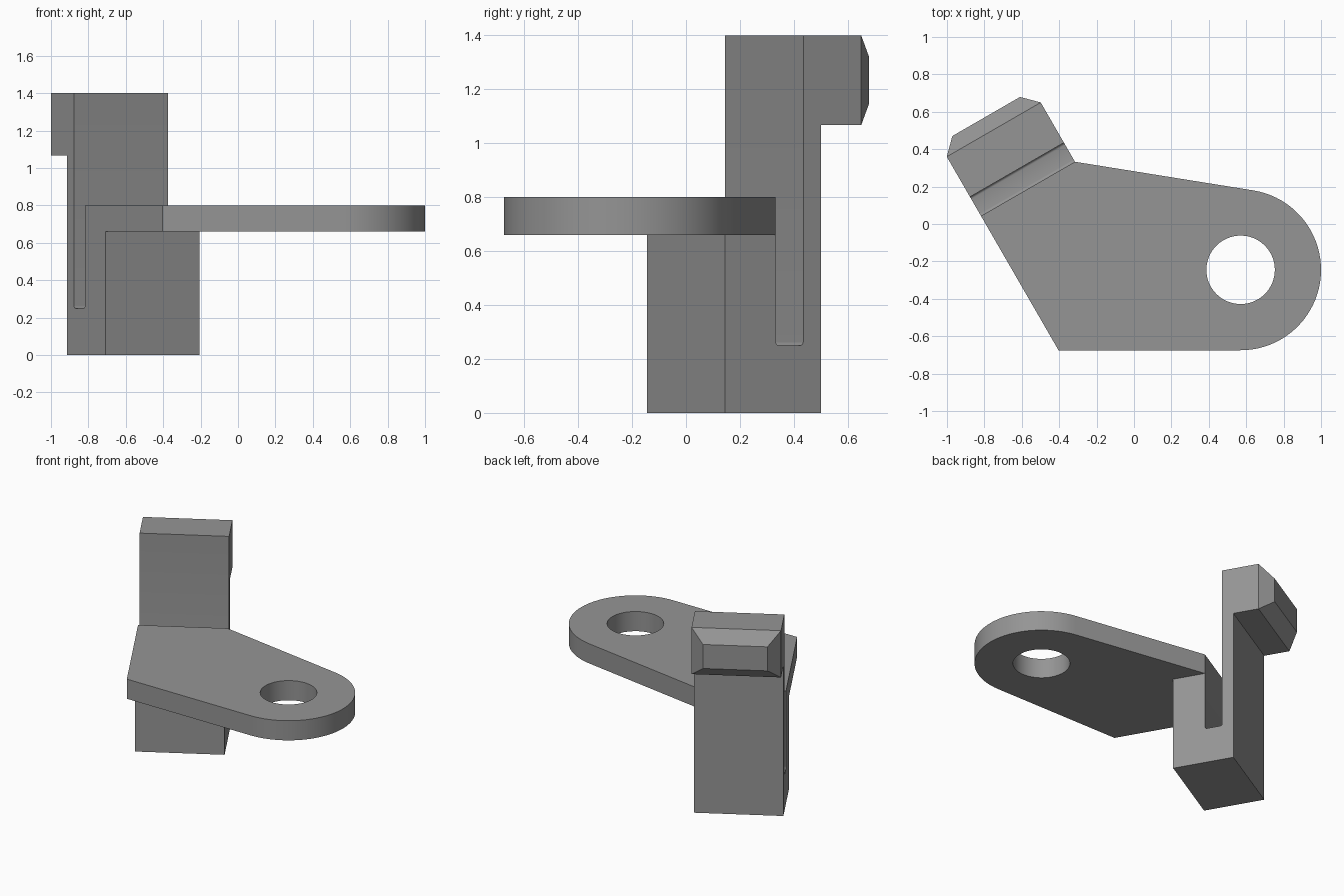
import bpy, bmesh, math
from mathutils import Vector

if "Cube" in bpy.data.objects:
    bpy.data.objects.remove(bpy.data.objects["Cube"])

grey = bpy.data.materials.new("plain grey")
grey.diffuse_color = (0.30, 0.30, 0.30, 1)
grey.use_nodes = True
grey.node_tree.nodes["Principled BSDF"].inputs["Base Color"].default_value = grey.diffuse_color

# The clip runs along U (outward) and is W wide, turned 30 degrees in plan
U = Vector((-0.5, math.sqrt(0.75), 0))
W = Vector((math.sqrt(0.75), 0.5, 0))
W0, W1 = -0.687, -0.107
PLATE_Z, PLATE_TOP, PLATE_END = 0.66, 0.80, 0.446


def local(w, u, z=0):
    return W * w + U * u + Vector((0, 0, z))


def prism(name, points, offset):
    """Extrude a closed outline along an offset."""
    bm = bmesh.new()
    face = bm.faces.new([bm.verts.new(p) for p in points])
    ext = bmesh.ops.extrude_face_region(bm, geom=[face], use_keep_orig=True)
    moved = [v for v in ext["geom"] if isinstance(v, bmesh.types.BMVert)]
    bmesh.ops.translate(bm, verts=moved, vec=offset)
    bmesh.ops.recalc_face_normals(bm, faces=bm.faces)
    return finish(name, bm)


def finish(name, bm):
    mesh = bpy.data.meshes.new(name)
    bm.to_mesh(mesh)
    bm.free()
    mesh.materials.append(grey)
    obj = bpy.data.objects.new(name, mesh)
    bpy.context.collection.objects.link(obj)
    return obj


def arc(cx, cy, r, a0, a1, n):
    return [(cx + r * math.cos(a0 + (a1 - a0) * i / n),
             cy + r * math.sin(a0 + (a1 - a0) * i / n)) for i in range(n + 1)]


def boolean(obj, other, operation):
    mod = obj.modifiers.new(operation.lower(), 'BOOLEAN')
    mod.operation, mod.solver, mod.object = operation, 'EXACT', other
    bpy.context.view_layer.objects.active = obj
    bpy.ops.object.modifier_apply(modifier=mod.name)
    bpy.data.objects.remove(other, do_unlink=True)


# Tapered plate with a round end, tangent to the far corner of the clip
CX, CY, R = 0.57, -0.245, 0.43
corner = local(W1, PLATE_END)
to_corner = Vector((corner.x - CX, corner.y - CY))
tangent = math.atan2(to_corner.y, to_corner.x) - math.acos(R / to_corner.length)
front_u = (-0.675 - 0.5 * W0) / U.y
outline = [local(W0, PLATE_END, PLATE_Z), local(W0, front_u, PLATE_Z)]
outline += [Vector((x, y, PLATE_Z)) for x, y in arc(CX, CY, R, -math.pi / 2, tangent, 40)]
outline.append(local(W1, PLATE_END, PLATE_Z))
bracket = prism("clip_bracket", outline, Vector((0, 0, PLATE_TOP - PLATE_Z)))

# Round hole through the plate
hole = prism("hole_cutter", [Vector((x, y, 0.5)) for x, y in
             arc(CX, CY, 0.183, 0, 2 * math.pi, 64)[:-1]], Vector((0, 0, 0.5)))
boolean(bracket, hole, 'DIFFERENCE')

# Hooked clip: block, slot with rounded floor corners, thin upright and hook
S0, S1, FLOOR, F = PLATE_END, 0.564, 0.25, 0.014
profile = [(0.229, 0), (0.64, 0), (0.64, 1.067), (0.812, 1.067), (0.812, 1.40), (S1, 1.40)]
profile += arc(S1 - F, FLOOR + F, F, 0, -math.pi / 2, 4)
profile += arc(S0 + F, FLOOR + F, F, -math.pi / 2, -math.pi, 4)
profile += [(S0, PLATE_Z), (0.229, PLATE_Z)]
clip = prism("clip", [local(W0, u, z) for u, z in profile], W * (W1 - W0))

# Bevelled nose on the hook's outer face
bm = bmesh.new()
bm.from_mesh(clip.data)
nose = max(bm.faces, key=lambda f: f.calc_center_median().dot(U))
mid = nose.calc_center_median()
tip = bmesh.ops.extrude_discrete_faces(bm, faces=[nose])["faces"][0]
for v in tip.verts:
    d = v.co - mid
    w, z = d.dot(W), d.z
    v.co = (mid + U * 0.081 + W * (w - math.copysign(0.081, w))
            + Vector((0, 0, z - math.copysign(0.081, z))))
bmesh.ops.recalc_face_normals(bm, faces=bm.faces)
bm.to_mesh(clip.data)
bm.free()

# Join the clip and the plate into one solid
boolean(bracket, clip, 'UNION')
bracket.select_set(True)
bpy.context.view_layer.objects.active = bracket
bpy.ops.object.shade_smooth_by_angle(angle=math.radians(25))
